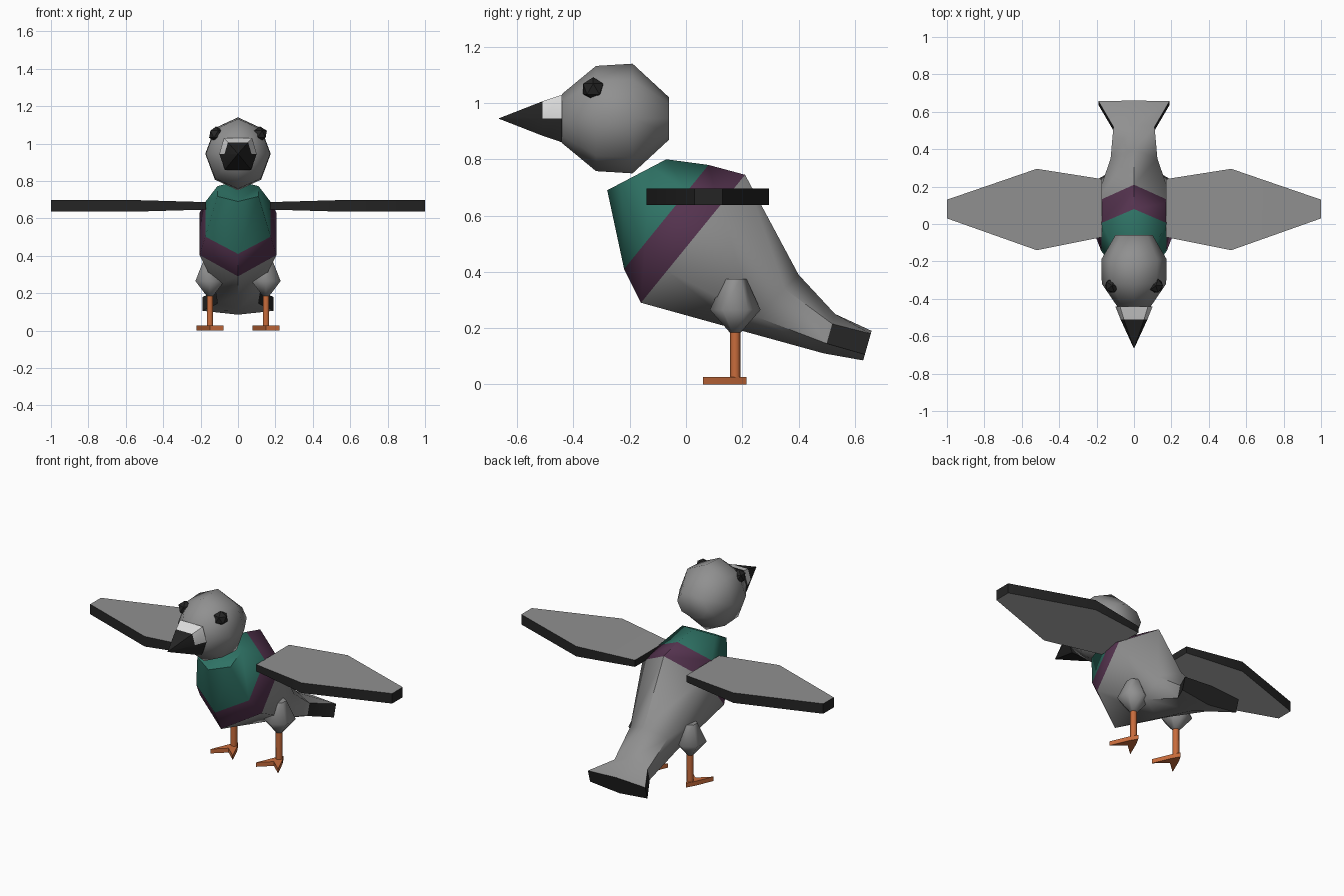
import bpy, bmesh, math
from mathutils import Vector

if "Cube" in bpy.data.objects:
    bpy.data.objects.remove(bpy.data.objects["Cube"])


def material(name, rgb):
    m = bpy.data.materials.new(name)
    m.diffuse_color = (*rgb, 1)
    m.use_nodes = True
    m.node_tree.nodes["Principled BSDF"].inputs["Base Color"].default_value = m.diffuse_color
    return m


GREY = material("feather grey", (0.28, 0.28, 0.28))
PALE = material("pale underwing", (0.45, 0.45, 0.45))
BLACK = material("charcoal", (0.018, 0.018, 0.018))
GREEN = material("neck green", (0.028, 0.17, 0.13))
PURPLE = material("band purple", (0.09, 0.033, 0.078))
ORANGE = material("leg orange", (0.58, 0.15, 0.045))
WHITE = material("cere white", (0.75, 0.75, 0.75))


def finish(name, bm, mats, angle):
    bmesh.ops.recalc_face_normals(bm, faces=bm.faces)
    me = bpy.data.meshes.new(name)
    bm.to_mesh(me)
    bm.free()
    for m in mats:
        me.materials.append(m)
    me.shade_smooth()
    me.set_sharp_from_angle(angle=math.radians(angle))
    ob = bpy.data.objects.new(name, me)
    bpy.context.collection.objects.link(ob)
    return ob


def loft(name, rings, mats, rule=lambda seg, side: 0, angle=50):
    """Skin equal-sized rings; rule gives a material per segment and side (caps use side -1)."""
    bm = bmesh.new()
    loops = [[bm.verts.new(p) for p in r] for r in rings]
    n = len(loops[0])
    for s, (a, b) in enumerate(zip(loops, loops[1:])):
        for i in range(n):
            j = (i + 1) % n
            bm.faces.new((a[i], a[j], b[j], b[i])).material_index = rule(s, i)
    bm.faces.new(loops[0]).material_index = rule(0, -1)
    bm.faces.new(loops[-1]).material_index = rule(len(rings) - 2, -1)
    return finish(name, bm, mats, angle)


# Body and tail: leaning six-sided rings from neck to tail tip
def body_ring(top, bottom, w, upper=0.25, lower=0.75):
    t, b = Vector((0, *top)), Vector((0, *bottom))
    spots = [(0, 0), (w, upper), (w, lower), (0, 1), (-w, lower), (-w, upper)]
    return [t.lerp(b, f) + Vector((x, 0, 0)) for x, f in spots]


def body_rule(seg, side):
    if seg == 4 and side in (-1, 1, 4):
        return 3
    return (1, 2, 0, 0, 0)[seg]


loft("body", [
    body_ring((-0.07, 0.80), (-0.28, 0.69), 0.11),
    body_ring((0.08, 0.78), (-0.22, 0.41), 0.175),
    body_ring((0.21, 0.745), (-0.16, 0.29), 0.205),
    body_ring((0.40, 0.39), (0.20, 0.19), 0.125),
    body_ring((0.53, 0.25), (0.49, 0.11), 0.11),
    body_ring((0.66, 0.19), (0.63, 0.085), 0.19, 0.1, 0.8),
], [GREY, GREEN, PURPLE, BLACK], body_rule, 62)


# Head: eight-sided rings along y
def head_ring(y, cz, rx, rz):
    return [(rx * math.sin(k * math.pi / 4), y, cz + rz * math.cos(k * math.pi / 4))
            for k in range(8)]


loft("head", [
    head_ring(-0.44, 0.945, 0.09, 0.088),
    head_ring(-0.32, 0.945, 0.172, 0.187),
    head_ring(-0.19, 0.945, 0.175, 0.195),
    head_ring(-0.06, 0.945, 0.10, 0.075),
], [GREY], angle=62)


# Beak with white upper base
def beak_ring(y, s):
    shape = [(0.075, 0.085), (0.10, 0), (0.07, -0.085),
             (-0.07, -0.085), (-0.10, 0), (-0.075, 0.085)]
    return [(x * s, y, 0.945 + z * s) for x, z in shape]


loft("beak", [beak_ring(-0.44, 1), beak_ring(-0.51, 0.72), beak_ring(-0.665, 0.01)],
     [BLACK, WHITE], lambda seg, side: int(seg == 0 and side in (0, 4, 5)), 35)

for sx, tag in ((1, "right"), (-1, "left")):
    # Eye
    bm = bmesh.new()
    bmesh.ops.create_icosphere(bm, subdivisions=1, radius=0.042)
    bmesh.ops.translate(bm, verts=bm.verts, vec=(sx * 0.117, -0.33, 1.05))
    finish("eye_" + tag, bm, [BLACK], 20)

    # Wing: flat outline, thinner at the root, dark rim
    outline = [(0.17, -0.07, 0.02), (0.52, -0.14, 0.03), (1, 0.03, 0.03),
               (1, 0.13, 0.03), (0.52, 0.295, 0.03), (0.17, 0.24, 0.02)]
    bm = bmesh.new()
    low, high = ([bm.verts.new((sx * x, y, 0.667 + d * t)) for x, y, t in outline]
                 for d in (-1, 1))
    for a, b, c, d in ((0, 1, 4, 5), (1, 2, 3, 4)):
        bm.faces.new([high[i] for i in (a, b, c, d)]).material_index = 0
        bm.faces.new([low[i] for i in (a, b, c, d)]).material_index = 2
    for i in range(6):
        j = (i + 1) % 6
        bm.faces.new((low[i], low[j], high[j], high[i])).material_index = 1
    finish("wing_" + tag, bm, [GREY, BLACK, PALE], 40)

    # Thigh, shin
    def leg_ring(z, r, n):
        return [(sx * 0.15 + r * math.sin(k * math.tau / n),
                 0.175 + r * math.cos(k * math.tau / n), z) for k in range(n)]

    loft("thigh_" + tag, [leg_ring(0.375, 0.04, 6), leg_ring(0.265, 0.09, 6),
                          leg_ring(0.185, 0.02, 6)], [GREY], angle=62)
    loft("shin_" + tag, [leg_ring(0.22, 0.019, 6), leg_ring(0.01, 0.019, 6)], [ORANGE], angle=62)

    # Foot: two splayed front toes and a short heel
    toes = [(0, 0.215), (0.028, 0.165), (0.073, 0.06), (0, 0.125), (-0.073, 0.06), (-0.028, 0.165)]
    loft("foot_" + tag, [[(sx * 0.15 + x, y, z) for x, y in toes] for z in (0, 0.026)],
         [ORANGE], angle=30)
